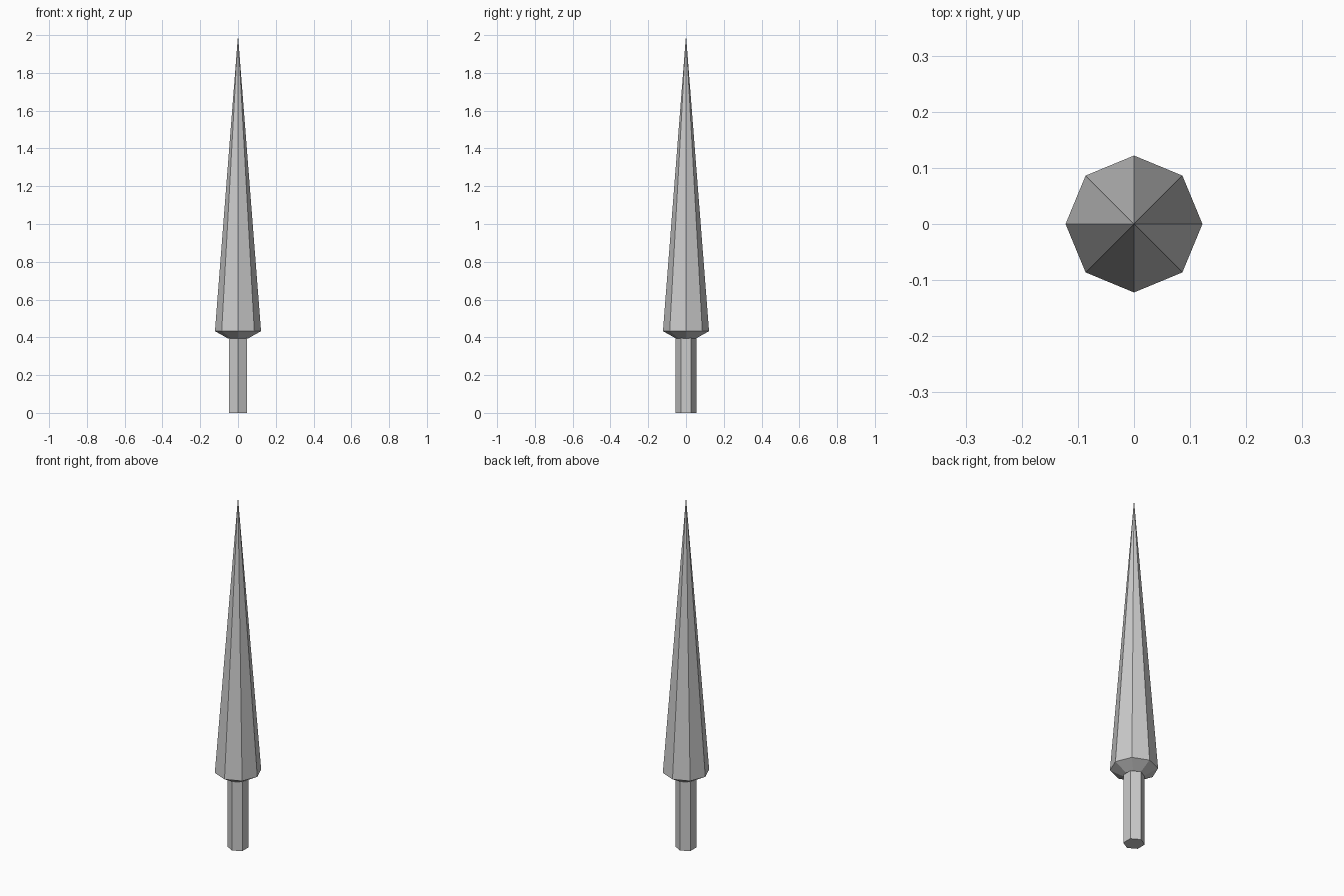
import bpy
import math

cube = bpy.data.objects.get("Cube")
if cube:
    bpy.data.objects.remove(cube, do_unlink=True)

grey = bpy.data.materials.new("plain_grey")
grey.use_nodes = True
colour = (0.6, 0.6, 0.6, 1.0)
grey.diffuse_color = colour
grey.node_tree.nodes["Principled BSDF"].inputs["Base Color"].default_value = colour


def lathe(name, sides, start, rings):
    """Flat-faced solid from (radius, height) rings; radius 0 makes a point."""
    verts, loops, faces = [], [], []
    for radius, z in rings:
        count = sides if radius else 1
        loops.append([len(verts) + i % count for i in range(sides)])
        for i in range(count):
            a = start + math.tau * i / sides
            verts.append((radius * math.cos(a), radius * math.sin(a), z))
    for low, high in zip(loops, loops[1:]):
        for i in range(sides):
            j = (i + 1) % sides
            quad = [low[i], low[j], high[j], high[i]]
            faces.append(list(dict.fromkeys(quad)))
    if rings[0][0]:
        faces.append(loops[0][::-1])
    if rings[-1][0]:
        faces.append(loops[-1])
    mesh = bpy.data.meshes.new(name)
    mesh.from_pydata(verts, [], faces)
    mesh.materials.append(grey)
    obj = bpy.data.objects.new(name, mesh)
    bpy.context.collection.objects.link(obj)
    return obj


# Six-sided trunk with corners facing front and back
lathe("trunk", 6, math.pi / 2, [(0.055, 0), (0.055, 0.4)])

# Eight-sided foliage: bevelled underside, then a long taper to a point
lathe("foliage", 8, 0, [(0.055, 0.395), (0.122, 0.433), (0, 2.0)])
